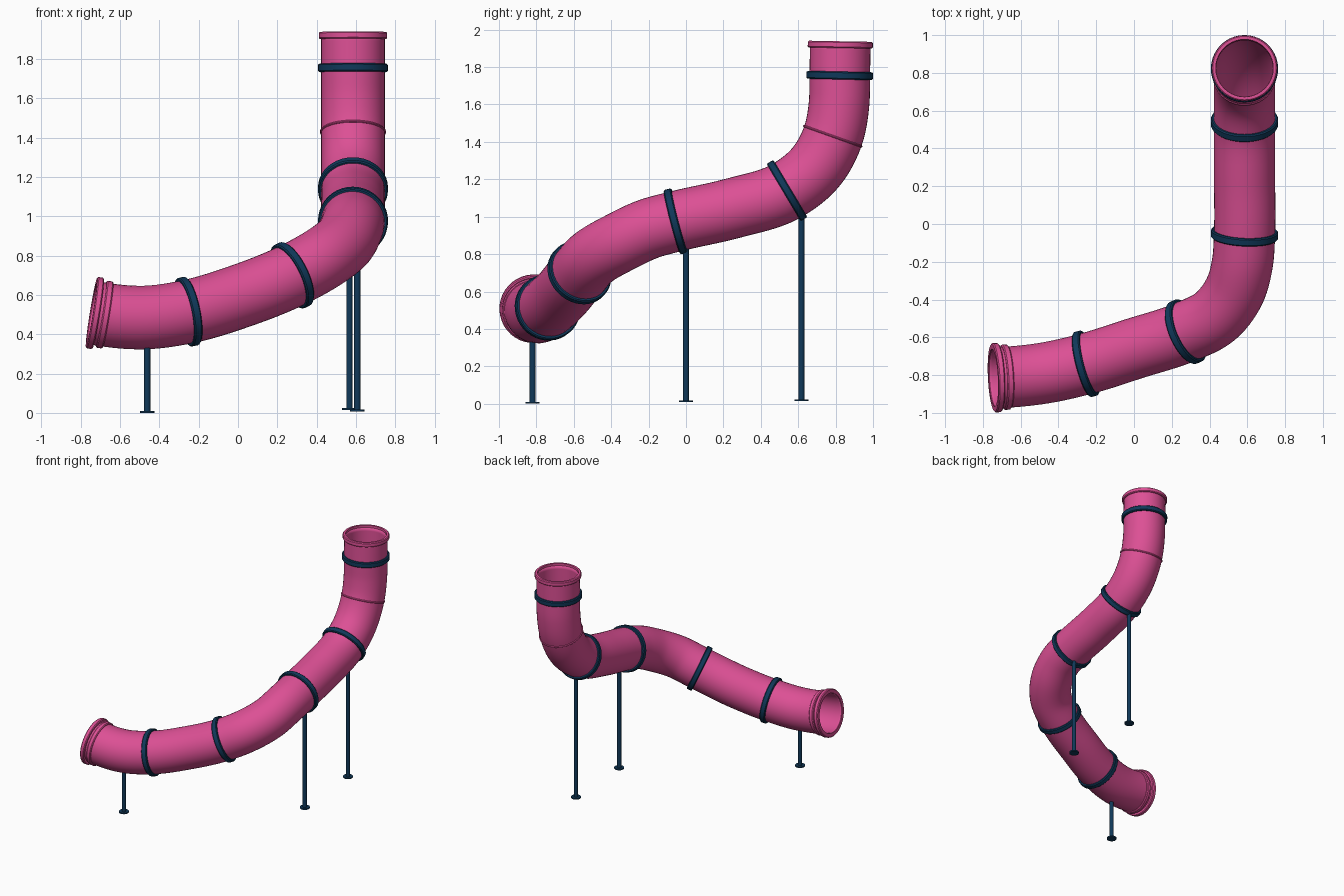
import bpy
import bmesh
import math
from mathutils import Vector

if "Cube" in bpy.data.objects:
    bpy.data.objects.remove(bpy.data.objects["Cube"], do_unlink=True)


def material(name, rgb):
    mat = bpy.data.materials.new(name)
    mat.use_nodes = True
    mat.diffuse_color = (*rgb, 1)
    mat.node_tree.nodes["Principled BSDF"].inputs["Base Color"].default_value = (*rgb, 1)
    return mat


PINK = material("slide pink", (0.72, 0.08, 0.30))
NAVY = material("frame navy", (0.005, 0.04, 0.10))
SIDES = 40
STEPS = 6
RADIUS = 0.162


def skin(name, rows, mat, closed=False):
    """Join rows of points into a tube; closed also joins last row to first."""
    bm = bmesh.new()
    loops = [[bm.verts.new(p) for p in row] for row in rows]
    pairs = list(zip(loops, loops[1:]))
    if closed:
        pairs.append((loops[-1], loops[0]))
    for a, b in pairs:
        for i in range(len(a)):
            j = (i + 1) % len(a)
            bm.faces.new((a[i], a[j], b[j], b[i]))
    bmesh.ops.recalc_face_normals(bm, faces=bm.faces)
    mesh = bpy.data.meshes.new(name)
    bm.to_mesh(mesh)
    bm.free()
    obj = bpy.data.objects.new(name, mesh)
    bpy.context.collection.objects.link(obj)
    mesh.materials.append(mat)
    smooth(obj)
    return obj


def smooth(obj):
    bpy.ops.object.select_all(action="DESELECT")
    obj.select_set(True)
    bpy.context.view_layer.objects.active = obj
    bpy.ops.object.shade_smooth_by_angle(angle=math.radians(35))


def circle(centre, tangent, radius, side):
    """Circle around the path, using side as the starting direction."""
    u = (side - tangent * side.dot(tangent)).normalized()
    v = tangent.cross(u)
    angles = [2 * math.pi * i / SIDES for i in range(SIDES)]
    return [centre + radius * (math.cos(a) * u + math.sin(a) * v) for a in angles]


# Centre line of the slide, from the top opening to the exit
KNOTS = [Vector(p) for p in (
    (.585, .825, 1.92), (.585, .822, 1.755), (.585, .818, 1.6), (.585, .785, 1.43),
    (.585, .69, 1.26), (.585, .54, 1.14), (.585, .25, 1.045), (.585, -.055, .975),
    (.575, -.2, .935), (.53, -.36, .86), (.43, -.49, .785), (.275, -.57, .7),
    (0, -.66, .59), (-.255, -.74, .515), (-.48, -.79, .485), (-.66, -.81, .497),
    (-.74, -.814, .51))]


def knot_slope(i):
    if i == 0 or i == len(KNOTS) - 1:
        a, b = (0, 1) if i == 0 else (i - 1, i)
        return (KNOTS[b] - KNOTS[a]).normalized()
    before, after = KNOTS[i] - KNOTS[i - 1], KNOTS[i + 1] - KNOTS[i]
    return (before / before.length_squared + after / after.length_squared).normalized()


path = []
for i in range(len(KNOTS) - 1):
    a, b = KNOTS[i], KNOTS[i + 1]
    span = (b - a).length
    m, n = knot_slope(i) * span, knot_slope(i + 1) * span
    for k in range(STEPS):
        t = k / STEPS
        s = 1 - t
        path.append(a * (1 + 2 * t) * s * s + m * t * s * s
                    + b * t * t * (3 - 2 * t) - n * t * t * s)
path.append(KNOTS[-1])

# Carry one side direction along the path so the tube never twists
rows, sides = [], []
side = Vector((1, 0, 0))
for i, p in enumerate(path):
    tangent = (path[min(i + 1, len(path) - 1)] - path[max(i - 1, 0)]).normalized()
    side = (side - tangent * side.dot(tangent)).normalized()
    sides.append(side)
    rows.append(circle(p, tangent, RADIUS, side))

# Hollow tube
tube = skin("slide_tube", rows, PINK)
wall = tube.modifiers.new("wall", "SOLIDIFY")
wall.thickness = 0.012
wall.offset = -1


def collar(name, knot, mat, inner, outer, width, shift=0.0, bevel=0.006):
    """Band around the tube at a knot, moved along the path by shift."""
    tangent = knot_slope(knot)
    centre = KNOTS[knot] + tangent * shift
    h = width / 2
    profile = ((inner, -h), (outer - bevel, -h), (outer, bevel - h),
               (outer, h - bevel), (outer - bevel, h), (inner, h))
    loops = [circle(centre + tangent * d, tangent, r, sides[knot * STEPS])
             for r, d in profile]
    return skin(name, loops, mat, closed=True)


# Clamping rings at the joints
for number, knot in enumerate((1, 5, 7, 11, 13), 1):
    collar(f"joint_ring_{number}", knot, NAVY, 0.155, 0.178, 0.042)

# Rolled lips and the raised seam
collar("top_rim", 0, PINK, 0.152, 0.174, 0.036, 0.018 - 0.018)
collar("exit_rim", len(KNOTS) - 1, PINK, 0.152, 0.184, 0.034, -0.012)
collar("exit_ridge", len(KNOTS) - 1, PINK, 0.155, 0.173, 0.035, -0.062)
collar("upper_seam", 3, PINK, 0.155, 0.168, 0.012, bevel=0.004)


def cylinder(name, x, y, low, high, radius):
    bpy.ops.mesh.primitive_cylinder_add(
        vertices=20, radius=radius, depth=high - low, location=(x, y, (low + high) / 2))
    obj = bpy.context.object
    obj.name = name
    obj.data.materials.append(NAVY)
    smooth(obj)


# Support posts with foot plates
for label, x, y, low, high in (("exit", -.462, -.82, 0, .345),
                               ("middle", .607, 0, .008, .84),
                               ("upper", .567, .617, .014, 1.005)):
    cylinder(f"{label}_post", x, y, low, high, 0.016)
    cylinder(f"{label}_foot", x, y, low, low + 0.01, 0.037)
